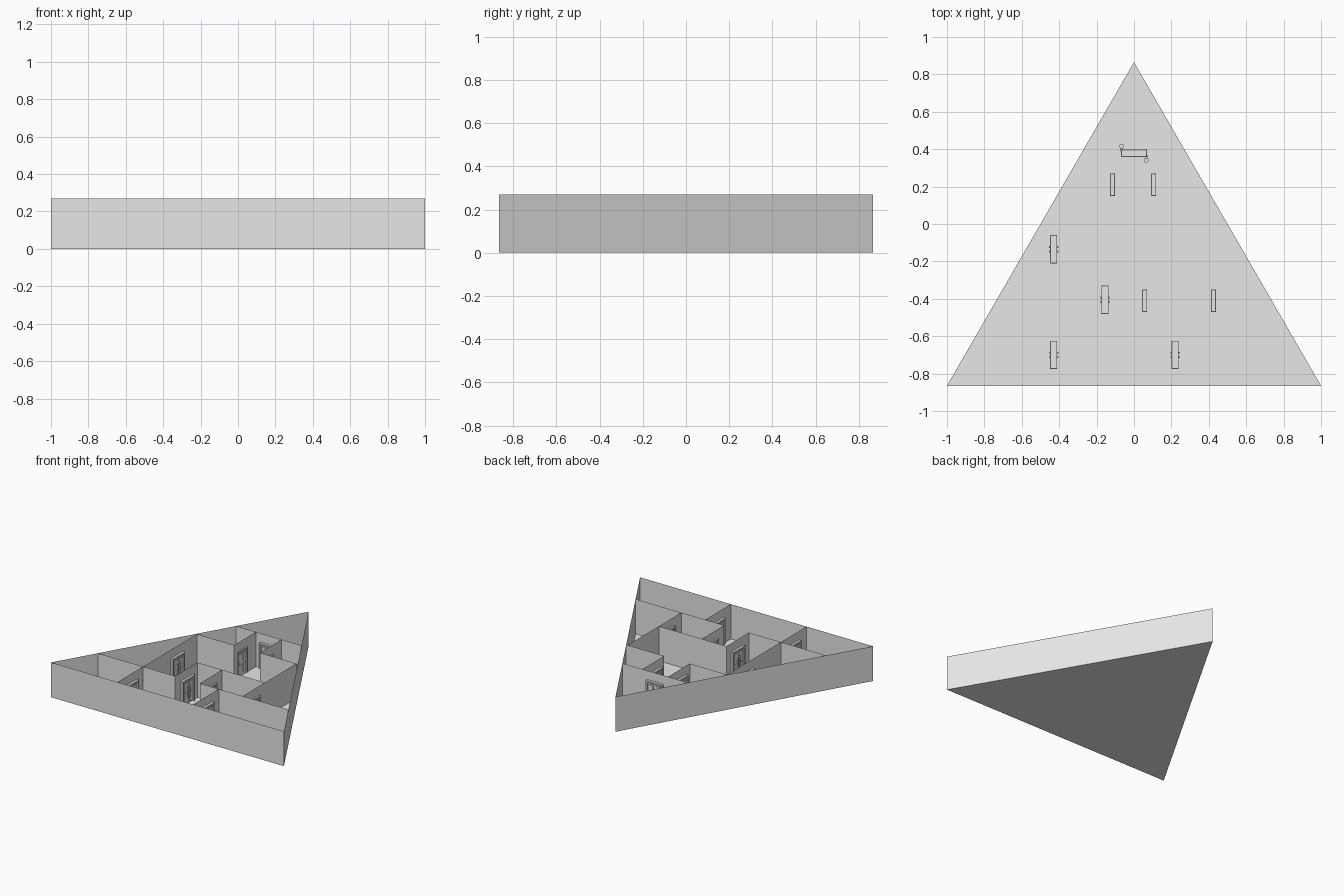
import bpy
import bmesh
import math
from mathutils import Matrix, Vector

cube = bpy.data.objects.get("Cube")
if cube:
    bpy.data.objects.remove(cube, do_unlink=True)

GREY = bpy.data.materials.new("light_grey")
GREY.use_nodes = True
colour = (0.8, 0.8, 0.8, 1)
GREY.diffuse_color = colour
GREY.node_tree.nodes["Principled BSDF"].inputs["Base Color"].default_value = colour

HEIGHT = 0.27
HALF = 0.865


def make_object(name, bm):
    mesh = bpy.data.meshes.new(name)
    bm.to_mesh(mesh)
    bm.free()
    mesh.materials.append(GREY)
    ob = bpy.data.objects.new(name, mesh)
    bpy.context.collection.objects.link(ob)
    return ob


def wall(name, start, end):
    """Thin upright sheet between two floor points."""
    bm = bmesh.new()
    low = [bm.verts.new((x, y, 0)) for x, y in (start, end)]
    high = [bm.verts.new((x, y, HEIGHT)) for x, y in (end, start)]
    bm.faces.new(low + high)
    return make_object(name, bm)


def box(bm, centre, size):
    place = Matrix.Translation(centre) @ Matrix.Diagonal((*size, 1))
    bmesh.ops.create_cube(bm, size=1, matrix=place)


def bar(bm, centre, radius, length):
    bmesh.ops.create_cone(bm, cap_ends=True, segments=10, radius1=radius,
                          radius2=radius, depth=length,
                          matrix=Matrix.Translation(centre))


def edge_x(y):
    """Half the width of the triangle at a given depth."""
    return (HALF - y) / (2 * HALF)


def edge_y(x):
    return HALF - 2 * HALF * abs(x)


# Floor and outer walls
corners = [(-1, -HALF), (1, -HALF), (0, HALF)]
bm = bmesh.new()
bm.faces.new([bm.verts.new((x, y, 0.001)) for x, y in corners])
make_object("floor", bm)
bm = bmesh.new()
bm.faces.new([bm.verts.new((x, y, 0)) for x, y in reversed(corners)])
make_object("underside", bm)
for i, name in enumerate(("front", "right_side", "left_side")):
    wall(name + "_outer_wall", corners[i], corners[(i + 1) % 3])

# Room divisions
FRONT, MID, REAR, BACK = -0.55, -0.275, 0.11, 0.378
WEST, INNER, CENTRE, EAST = -0.43, -0.155, 0.057, 0.425
HALL = 0.11
OFFICE = 0.22
rooms = {
    "front_row_wall_a": ((-edge_x(FRONT), FRONT), (INNER, FRONT)),
    "front_row_wall_b": ((CENTRE, FRONT), (edge_x(FRONT), FRONT)),
    "middle_row_wall": ((INNER, MID), (EAST, MID)),
    "rear_row_wall_a": ((-edge_x(REAR), REAR), (-HALL, REAR)),
    "rear_row_wall_b": ((HALL, REAR), (edge_x(REAR), REAR)),
    "back_row_wall": ((-edge_x(BACK), BACK), (edge_x(BACK), BACK)),
    "west_wall": ((WEST, -HALF), (WEST, edge_y(WEST))),
    "inner_wall": ((INNER, FRONT), (INNER, MID)),
    "centre_wall": ((CENTRE, FRONT), (CENTRE, MID)),
    "east_wall": ((EAST, FRONT), (EAST, REAR)),
    "office_wall": ((OFFICE, -HALF), (OFFICE, FRONT)),
    "hall_wall_a": ((-HALL, REAR), (-HALL, BACK)),
    "hall_wall_b": ((HALL, REAR), (HALL, BACK)),
}
for name, (start, end) in rooms.items():
    wall(name, start, end)


def door(name, x, y, length, depth, tall=0.2, turn=0, handles=True):
    """Framed door lying along y, with raised panels and pull handles."""
    bm = bmesh.new()
    post = 0.014
    side = length / 2 - post / 2
    for s in (-1, 1):
        box(bm, (0, s * side, tall / 2), (depth, post, tall))
    box(bm, (0, 0, tall - post / 2), (depth, length, post))
    box(bm, (0, 0, tall / 2), (depth * 0.4, length - post, tall - post))
    # Raised panels on each leaf
    for s in (-1, 1):
        for z, h in ((0.055, 0.07), (0.14, 0.065)):
            box(bm, (0, s * length * 0.2, z), (depth * 0.65, length * 0.26, h))
    # Upright pull handles on both faces
    if handles:
        for face in (-1, 1):
            for s in (-1, 1):
                spot = Vector((face * 0.021, s * 0.012, tall * 0.5))
                bar(bm, spot, 0.005, 0.09)
                for dz in (-0.035, 0.035):
                    box(bm, (face * 0.014, spot.y, spot.z + dz), (0.016, 0.006, 0.006))
    ob = make_object(name, bm)
    ob.location = (x, y, 0.002)
    ob.rotation_euler.z = turn
    bevel = ob.modifiers.new("soft_edges", 'BEVEL')
    bevel.width = 0.002
    bevel.segments = 1
    return ob


# Double doors with handles
door("west_rear_door", WEST, -0.135, 0.15, 0.038)
door("west_front_door", WEST, -0.70, 0.15, 0.038)
door("inner_door", INNER, -0.405, 0.15, 0.038)
door("office_door", OFFICE, -0.70, 0.15, 0.038)

# Slim doors
for name, x, y in (("hall_door_a", -HALL - 0.005, 0.21), ("hall_door_b", HALL - 0.005, 0.21),
                   ("centre_door", CENTRE, -0.41), ("east_door", EAST, -0.41)):
    door(name, x, y, 0.12, 0.027, handles=False)

# Back door with a lever on each face
door("back_door", 0, BACK, 0.14, 0.04, turn=math.pi / 2, handles=False)
bm = bmesh.new()
for s in (-1, 1):
    box(bm, (s * 0.065, BACK - s * 0.025, 0.1), (0.012, 0.03, 0.012))
    bar(bm, (s * 0.066, BACK - s * 0.037, 0.1), 0.013, 0.05)
make_object("back_door_levers", bm)
